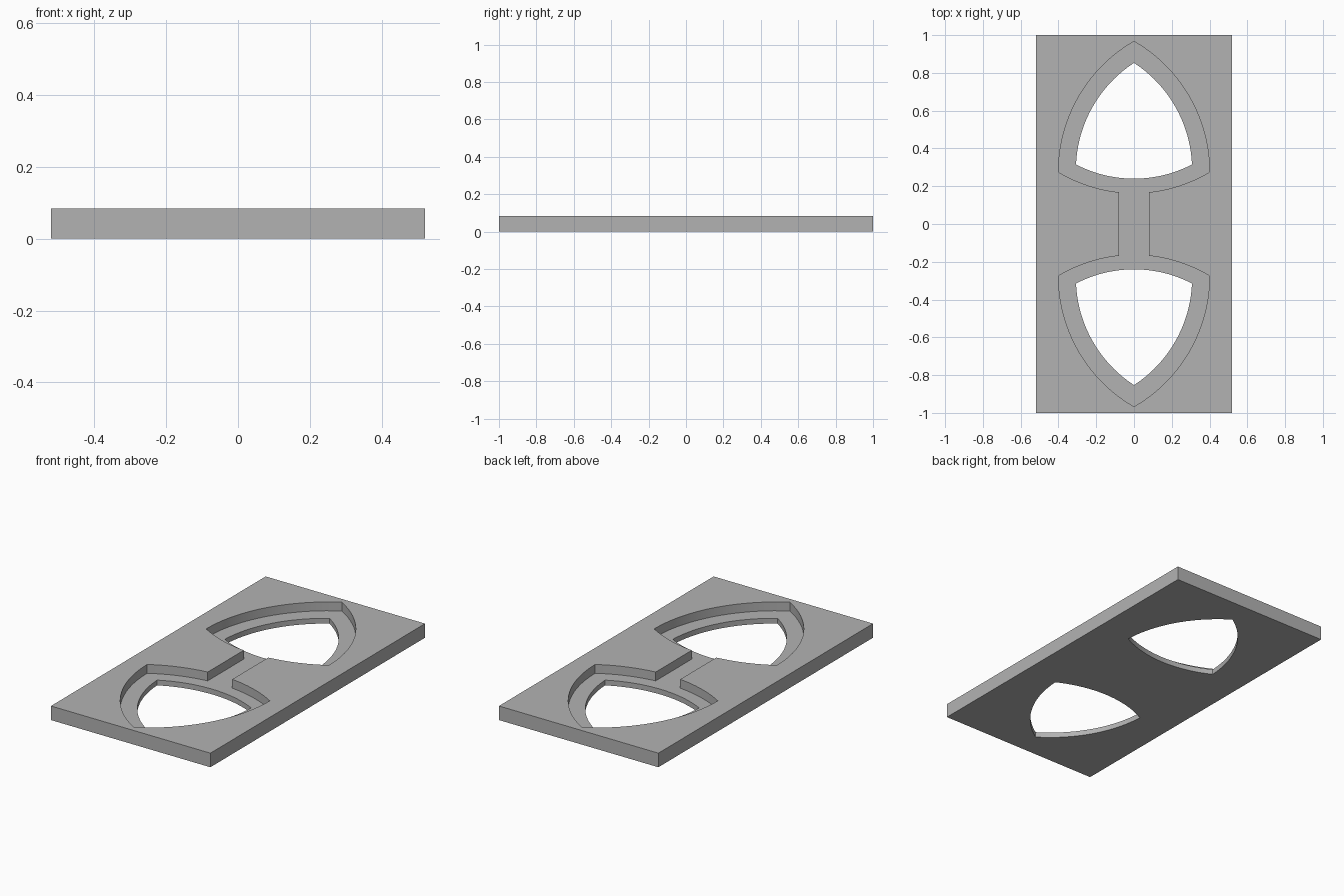
import bpy
import bmesh
from math import sqrt
from mathutils import Vector

WIDTH, LENGTH, HEIGHT = 1.04, 2.0, 0.083
FLOOR = 0.031  # height of the recessed floor

cube = bpy.data.objects.get("Cube")
if cube:
    bpy.data.objects.remove(cube, do_unlink=True)

grey = bpy.data.materials.new("plain grey")
grey.use_nodes = True
colour = (0.45, 0.45, 0.45, 1)
grey.diffuse_color = colour
grey.node_tree.nodes["Principled BSDF"].inputs["Base Color"].default_value = colour


def arc(start, end, rise, steps=20):
    """Points from start up to (not including) end, bulging to the right of travel."""
    a, b = Vector(start), Vector(end)
    chord = b - a
    half = chord.length / 2
    radius = (half * half + rise * rise) / (2 * rise)
    along = chord.normalized()
    out = Vector((along.y, -along.x))
    points = []
    for i in range(steps):
        t = half * (2 * i / steps - 1)
        bulge = sqrt(radius * radius - t * t) - (radius - rise)
        points.append((a + b) / 2 + along * t + out * bulge)
    return points


def prism(name, outline, bottom, top):
    """Extrude a closed counter-clockwise outline between two heights."""
    bm = bmesh.new()
    face = bm.faces.new([bm.verts.new((p[0], p[1], bottom)) for p in outline])
    result = bmesh.ops.extrude_face_region(bm, geom=[face])
    verts = [g for g in result["geom"] if isinstance(g, bmesh.types.BMVert)]
    bmesh.ops.translate(bm, verts=verts, vec=(0, 0, top - bottom))
    bmesh.ops.recalc_face_normals(bm, faces=bm.faces)
    mesh = bpy.data.meshes.new(name)
    bm.to_mesh(mesh)
    bm.free()
    mesh.materials.append(grey)
    obj = bpy.data.objects.new(name, mesh)
    bpy.context.collection.objects.link(obj)
    return obj


def cut(target, cutter):
    mod = target.modifiers.new("cut", "BOOLEAN")
    mod.operation = "DIFFERENCE"
    mod.solver = "EXACT"
    mod.object = cutter
    bpy.context.view_layer.objects.active = target
    bpy.ops.object.modifier_apply(modifier=mod.name)
    bpy.data.objects.remove(cutter, do_unlink=True)


def turned(points):
    return [-p for p in points]


# Plate
x, y = WIDTH / 2, LENGTH / 2
plate = prism("plate", [(-x, -y), (x, -y), (x, y), (-x, y)], 0, HEIGHT)

# Stepped recess: two curved triangles joined by a straight channel
neck, corner, tip = (0.08, 0.168), (0.4, 0.275), (0, 0.967)
right = arc(neck, corner, 0.018) + arc(corner, tip, 0.107)
left = [Vector((-p.x, p.y)) for p in reversed(right)]
half = right + [Vector(tip)] + left
cut(plate, prism("recess_cutter", half + turned(half), FLOOR, HEIGHT + 0.1))

# Through openings inside each triangle
a, b, c = (-0.307, 0.315), (0.307, 0.315), (0, 0.853)
opening = arc(a, b, 0.075) + arc(b, c, 0.075) + arc(c, a, 0.075)
for outline in (opening, turned(opening)):
    cut(plate, prism("opening_cutter", outline, -0.1, HEIGHT + 0.1))

# Smooth the curved walls, keep the edges crisp
plate.select_set(True)
bpy.context.view_layer.objects.active = plate
bpy.ops.object.shade_smooth_by_angle(angle=0.4)
